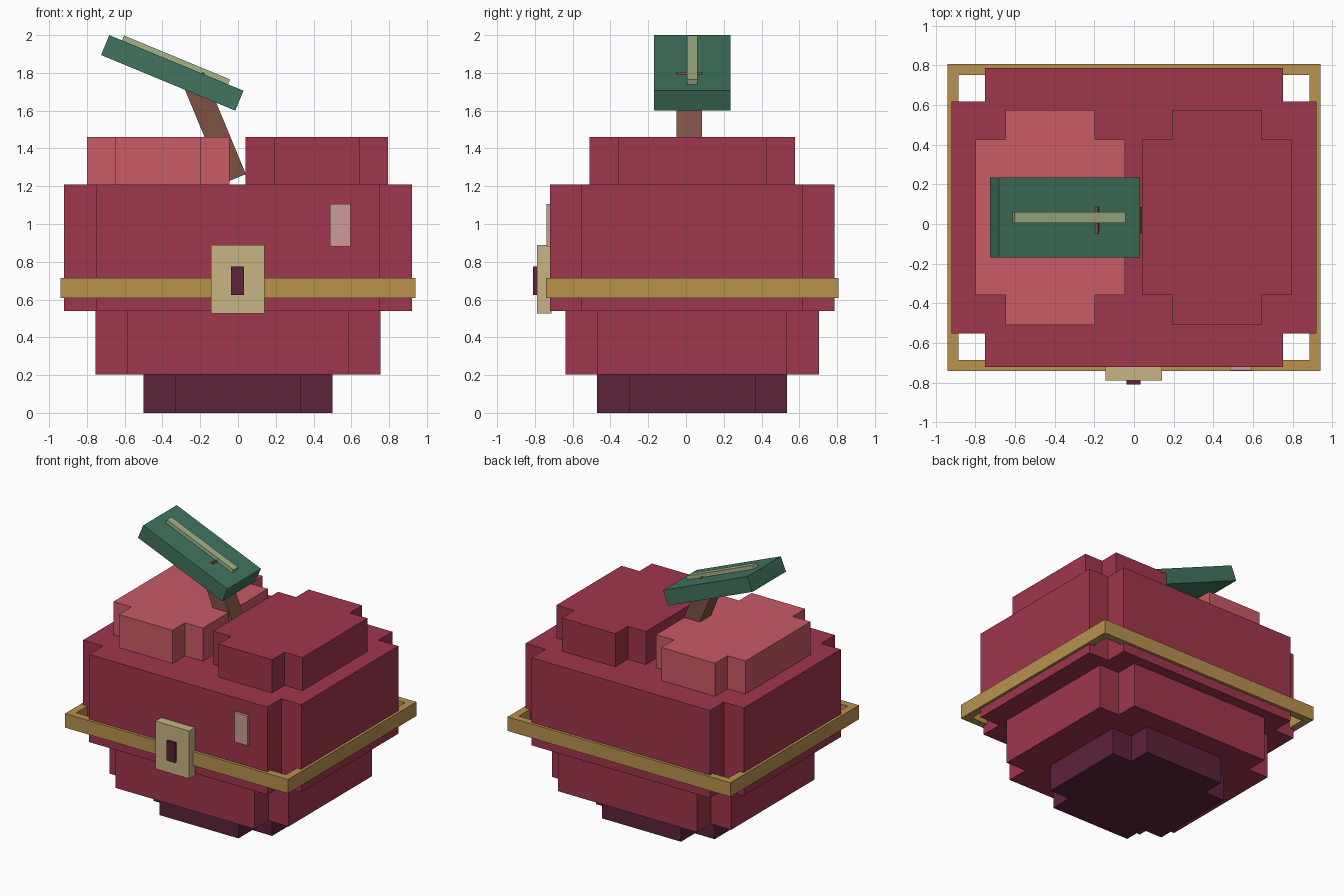
import bpy
import bmesh
import math
from mathutils import Matrix

cube = bpy.data.objects.get("Cube")
if cube:
    bpy.data.objects.remove(cube, do_unlink=True)


def material(name, hex_code):
    """Flat material from an sRGB hex colour."""
    def linear(c):
        return c / 12.92 if c <= 0.04045 else ((c + 0.055) / 1.055) ** 2.4
    rgba = [linear(int(hex_code[i:i + 2], 16) / 255) for i in (0, 2, 4)] + [1.0]
    mat = bpy.data.materials.new(name)
    mat.use_nodes = True
    mat.diffuse_color = rgba
    bsdf = next(n for n in mat.node_tree.nodes if n.type == 'BSDF_PRINCIPLED')
    bsdf.inputs["Base Color"].default_value = rgba
    bsdf.inputs["Roughness"].default_value = 0.8
    return mat


RED = material("crimson", "A0364D")
PINK = material("light pink red", "C95B65")
PLUM = material("dark plum", "5D223A")
GOLD = material("gold", "B8924F")
CREAM = material("pale brass", "C9B584")
BLUSH = material("blush highlight", "CC9C96")
GREEN = material("leaf green", "41745D")
VEIN = material("pale green", "A3B387")
BROWN = material("stem brown", "7F5142")


def finish(name, bm, mat):
    bmesh.ops.recalc_face_normals(bm, faces=bm.faces)
    mesh = bpy.data.meshes.new(name)
    bm.to_mesh(mesh)
    bm.free()
    mesh.materials.append(mat)
    obj = bpy.data.objects.new(name, mesh)
    bpy.context.collection.objects.link(obj)
    return obj


def box(name, centre, size, mat, tilt=0.0):
    """Box tilted about the y axis by tilt degrees."""
    bm = bmesh.new()
    bmesh.ops.create_cube(bm, size=1.0, matrix=Matrix.Diagonal((*size, 1.0)))
    obj = finish(name, bm, mat)
    obj.location = centre
    obj.rotation_euler.y = math.radians(tilt)
    return obj


def extrude_up(bm, faces, height):
    ext = bmesh.ops.extrude_face_region(bm, geom=faces)
    verts = [g for g in ext["geom"] if isinstance(g, bmesh.types.BMVert)]
    bmesh.ops.translate(bm, verts=verts, vec=(0, 0, height))


def notched_block(name, cx, cy, hx, hy, notch, z0, z1, mat):
    """Block whose four upright corners are cut by a square notch."""
    nx, ny = hx - notch, hy - notch
    outline = []
    for sx, sy in ((1, 1), (-1, 1), (-1, -1), (1, -1)):
        corner = [(hx, ny), (nx, ny), (nx, hy)]
        if sx * sy < 0:
            corner.reverse()
        outline += [(cx + sx * x, cy + sy * y, z0) for x, y in corner]
    bm = bmesh.new()
    face = bm.faces.new([bm.verts.new(p) for p in outline])
    extrude_up(bm, [face], z1 - z0)
    return finish(name, bm, mat)


def square_ring(name, cy, hx, hy, thick, z0, z1, mat):
    """Open rectangular band."""
    bm = bmesh.new()
    rings = [[bm.verts.new((sx * (hx - t), cy + sy * (hy - t), z0))
              for sx, sy in ((1, 1), (-1, 1), (-1, -1), (1, -1))]
             for t in (0.0, thick)]
    faces = []
    for i in range(4):
        j = (i + 1) % 4
        faces.append(bm.faces.new((rings[0][i], rings[0][j],
                                   rings[1][j], rings[1][i])))
    extrude_up(bm, faces, z1 - z0)
    return finish(name, bm, mat)


CY = 0.033  # shared depth centre of the fruit

# Stepped fruit body
notched_block("base", 0, CY, 0.50, 0.503, 0.167, 0.0, 0.203, PLUM)
notched_block("lower_body", 0, CY, 0.755, 0.67, 0.168, 0.203, 0.54, RED)
notched_block("main_body", 0, CY, 0.92, 0.753, 0.168, 0.54, 1.208, RED)

# Two raised lobes on top
for name, cx, mat in (("right_lobe", -0.422, PINK), ("left_lobe", 0.418, RED)):
    notched_block(name, cx, CY, 0.377, 0.543, 0.151, 1.208, 1.46, mat)

# Band with clasp, keyhole, and the shine mark on the front
square_ring("band", CY, 0.94, 0.774, 0.056, 0.608, 0.715, GOLD)
box("clasp", (-0.002, -0.751, 0.707), (0.284, 0.076, 0.364), CREAM)
box("keyhole", (-0.002, -0.795, 0.70), (0.07, 0.03, 0.15), PLUM)
box("shine_mark", (0.541, -0.726, 0.993), (0.11, 0.026, 0.226), BLUSH)

# Tilted stem, leaf and leaf vein
box("stem", (-0.129, 0.018, 1.51), (0.127, 0.134, 0.585), BROWN, -22.5)
box("leaf", (-0.348, CY, 1.80), (0.769, 0.404, 0.114), GREEN, 22.5)
box("leaf_vein", (-0.33, CY, 1.863), (0.607, 0.055, 0.04), VEIN, 22.5)
